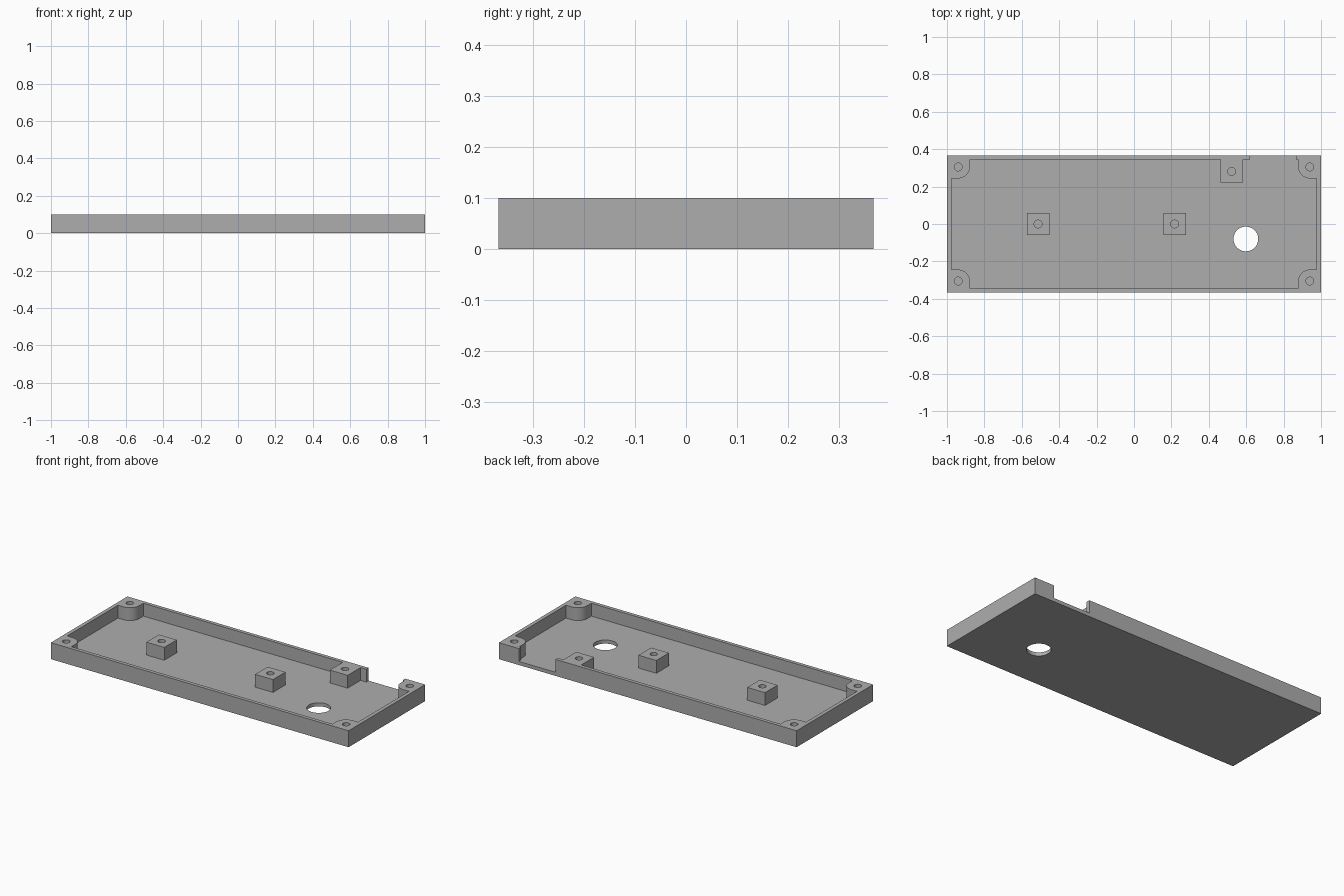
import bpy, bmesh, math

if "Cube" in bpy.data.objects:
    bpy.data.objects.remove(bpy.data.objects["Cube"], do_unlink=True)

HEIGHT, FLOOR = 0.1, 0.022
HALF_X, HALF_Y = 1.0, 0.367
IN_X, IN_Y = 0.977, 0.345
BOSS_X, BOSS_Y, BOSS_R = 0.94, 0.307, 0.063
PIN_R = 0.021
POST = 0.06

grey = bpy.data.materials.new("plain grey")
grey.use_nodes = True
colour = (0.42, 0.42, 0.42, 1)
grey.diffuse_color = colour
grey.node_tree.nodes["Principled BSDF"].inputs["Base Color"].default_value = colour


def prism(name, outline, z0, z1):
    """Extrude a counter-clockwise outline from z0 to z1."""
    bm = bmesh.new()
    base = bm.faces.new([bm.verts.new((x, y, z0)) for x, y in outline])
    top = bmesh.ops.extrude_face_region(bm, geom=[base])["geom"]
    bmesh.ops.translate(bm, vec=(0, 0, z1 - z0),
                        verts=[g for g in top if isinstance(g, bmesh.types.BMVert)])
    bmesh.ops.recalc_face_normals(bm, faces=bm.faces)
    mesh = bpy.data.meshes.new(name)
    bm.to_mesh(mesh)
    bm.free()
    mesh.materials.append(grey)
    obj = bpy.data.objects.new(name, mesh)
    bpy.context.collection.objects.link(obj)
    return obj


def rectangle(cx, cy, hx, hy):
    return [(cx - hx, cy - hy), (cx + hx, cy - hy), (cx + hx, cy + hy), (cx - hx, cy + hy)]


def circle(cx, cy, r, n=40):
    return [(cx + r * math.cos(math.tau * i / n), cy + r * math.sin(math.tau * i / n))
            for i in range(n)]


def cut(obj, cutter):
    """Subtract the cutter, bake the result and drop the cutter."""
    cutter.hide_render = True
    mod = obj.modifiers.new("cut", "BOOLEAN")
    mod.operation, mod.solver, mod.object = "DIFFERENCE", "EXACT", cutter
    graph = bpy.context.evaluated_depsgraph_get()
    mesh = bpy.data.meshes.new_from_object(obj.evaluated_get(graph))
    obj.modifiers.clear()
    obj.data = mesh
    bpy.data.objects.remove(cutter, do_unlink=True)


def smooth(obj):
    bpy.ops.object.select_all(action="DESELECT")
    obj.select_set(True)
    bpy.context.view_layer.objects.active = obj
    bpy.ops.object.shade_smooth_by_angle(angle=math.radians(30))


def corner(sx, sy):
    """Inner outline around one rounded corner boss."""
    pts = [(IN_X, BOSS_Y - BOSS_R)]
    for i in range(13):
        a = -math.pi / 2 * (1 + i / 12)
        pts.append((BOSS_X + BOSS_R * math.cos(a), BOSS_Y + BOSS_R * math.sin(a)))
    pts.append((BOSS_X - BOSS_R, IN_Y))
    pts = [(sx * x, sy * y) for x, y in pts]
    return pts if sx * sy > 0 else pts[::-1]


# Cavity outline: corner bosses, open slot in the back wall, post against the back wall
SLOT_L, SLOT_R, BACK_X, BACK_Y = 0.62, 0.866, 0.522, 0.281
outline = corner(1, 1)
outline += [(SLOT_R, IN_Y), (SLOT_R, 0.4), (SLOT_L, 0.4), (SLOT_L, IN_Y)]
outline += [(BACK_X + POST, IN_Y), (BACK_X + POST, BACK_Y - POST),
            (BACK_X - POST, BACK_Y - POST), (BACK_X - POST, IN_Y)]
outline += corner(-1, 1) + corner(-1, -1) + corner(1, -1)

# Tray
tray = prism("tray", rectangle(0, 0, HALF_X, HALF_Y), 0, HEIGHT)
cut(tray, prism("cavity_cutter", outline, FLOOR, HEIGHT + 0.05))
cut(tray, prism("floor_hole_cutter", circle(0.598, -0.08, 0.066, 64), -0.05, 0.05))

# Screw holes in the corner bosses and the back post
pins = [(sx * BOSS_X, sy * (BOSS_Y - 0.002)) for sx in (1, -1) for sy in (1, -1)]
for x, y in pins + [(BACK_X, BACK_Y)]:
    cut(tray, prism("screw_cutter", circle(x, y, PIN_R), FLOOR, HEIGHT + 0.05))
smooth(tray)

# Free-standing posts
for name, x in (("right_post", -0.513), ("left_post", 0.217)):
    post = prism(name, rectangle(x, 0, POST, POST), FLOOR - 0.01, HEIGHT)
    cut(post, prism("screw_cutter", circle(x, 0, PIN_R), FLOOR, HEIGHT + 0.05))
    smooth(post)
